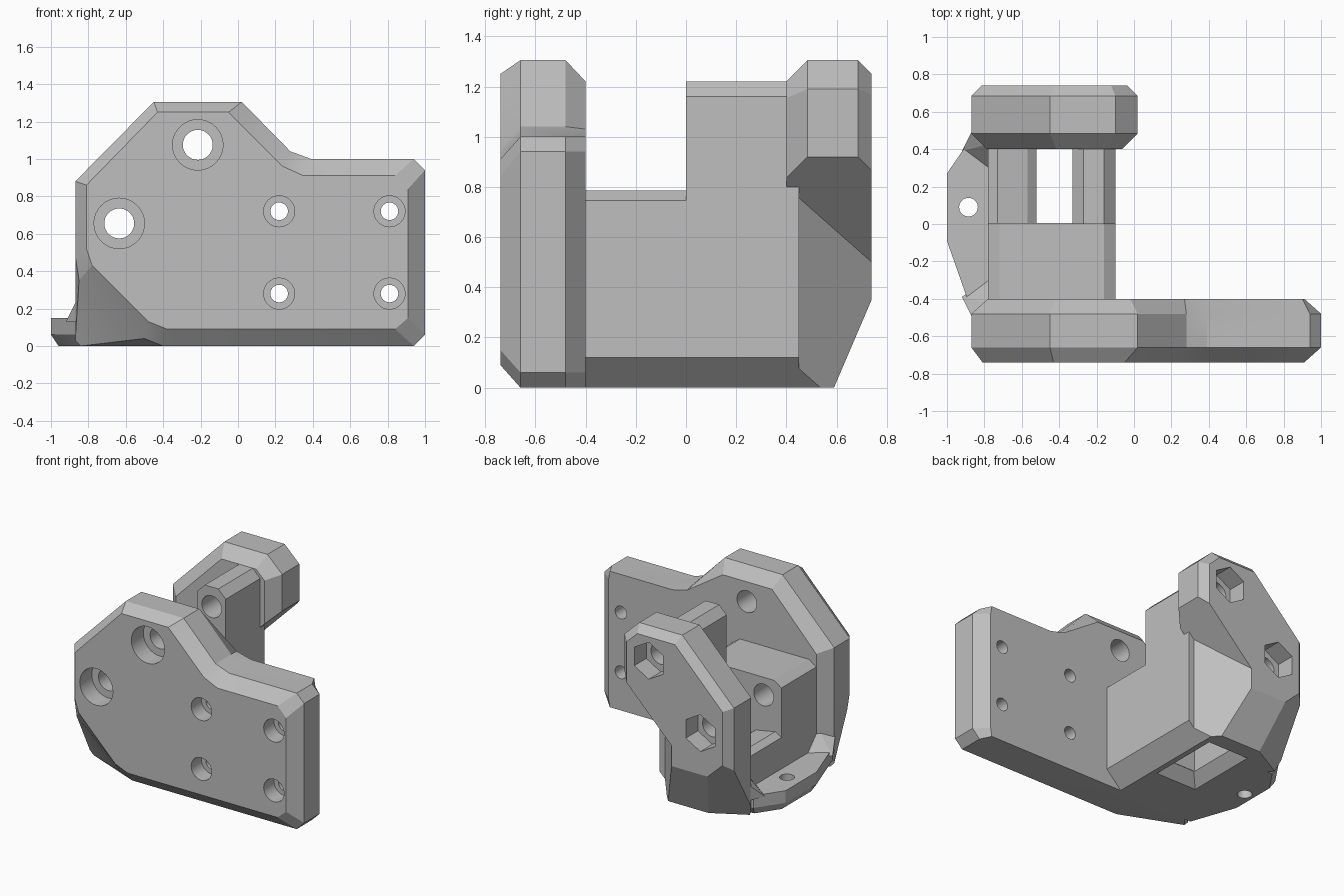
import bpy
import bmesh
import math
from mathutils import Vector

default_cube = bpy.data.objects.get("Cube")
if default_cube:
    bpy.data.objects.remove(default_cube, do_unlink=True)

# One plain grey for the whole bracket
grey = bpy.data.materials.new("plain_grey")
grey.use_nodes = True
grey.diffuse_color = (.52, .52, .52, 1)
for node in grey.node_tree.nodes:
    if node.type == 'BSDF_PRINCIPLED':
        node.inputs["Base Color"].default_value = grey.diffuse_color


def finish(name, bm):
    """Turn a bmesh into a named object."""
    bmesh.ops.recalc_face_normals(bm, faces=bm.faces[:])
    mesh = bpy.data.meshes.new(name)
    bm.to_mesh(mesh)
    bm.free()
    mesh.materials.append(grey)
    part = bpy.data.objects.new(name, mesh)
    bpy.context.scene.collection.objects.link(part)
    return part


def hull(name, points, planes=()):
    """Convex solid around points, with everything beyond each plane removed."""
    bm = bmesh.new()
    for point in points:
        bm.verts.new(point)
    bmesh.ops.convex_hull(bm, input=bm.verts[:])
    for origin, normal in planes:
        everything = bm.verts[:] + bm.edges[:] + bm.faces[:]
        bmesh.ops.bisect_plane(bm, geom=everything, dist=1e-5, plane_co=origin,
                               plane_no=Vector(normal).normalized(), clear_outer=True)
        rim = [e for e in bm.edges if e.is_boundary]
        if rim:
            bmesh.ops.holes_fill(bm, edges=rim)
    bmesh.ops.dissolve_limit(bm, angle_limit=.01, verts=bm.verts[:], edges=bm.edges[:])
    return finish(name, bm)


def loft(name, sections):
    """Skin matching outlines given as (y, [(x, z), ...])."""
    bm = bmesh.new()
    rings = [[bm.verts.new((x, y, z)) for x, z in outline] for y, outline in sections]
    for ring, following in zip(rings, rings[1:]):
        for i in range(len(ring)):
            bm.faces.new((ring[i - 1], ring[i], following[i], following[i - 1]))
    bm.faces.new(rings[0])
    bm.faces.new(rings[-1])
    return finish(name, bm)


def inset(outline, amount):
    """Move every side of a clockwise convex outline inwards."""
    moved = []
    for i, corner in enumerate(outline):
        before, here = Vector(outline[i - 1]), Vector(corner)
        after = Vector(outline[(i + 1) % len(outline)])
        a, b = (here - before).normalized(), (after - here).normalized()
        na, nb = Vector((a.y, -a.x)), Vector((b.y, -b.x))
        moved.append(tuple(here + (na + nb) * amount / (1 + na.dot(nb))))
    return moved


def prism(name, outline, steps, planes=()):
    """Convex prism along y; each step is (y, inset amount)."""
    points = [(x, y, z) for y, amount in steps for x, z in inset(outline, amount)]
    return hull(name, points, planes)


def bore(name, x, z, start, end, radius, sides=32):
    """Straight hole along y."""
    turn = math.tau / sides
    outline = [(x + radius * math.sin(i * turn), z + radius * math.cos(i * turn))
               for i in range(sides)]
    return prism(name, outline, [(start, 0), (end, 0)])


def volume(mesh):
    bm = bmesh.new()
    bm.from_mesh(mesh)
    amount = bm.calc_volume(signed=True)
    bm.free()
    return amount


def cut(tool, *parts):
    """Subtract tool from each part, keeping the first solver with a sound result."""
    tool.hide_render = True
    for part in parts:
        whole = volume(part.data)
        modifier = part.modifiers.new("hole", 'BOOLEAN')
        modifier.object = tool
        modifier.operation = 'DIFFERENCE'
        for solver in ('EXACT', 'MANIFOLD', 'FLOAT'):
            modifier.solver = solver
            depsgraph = bpy.context.evaluated_depsgraph_get()
            mesh = bpy.data.meshes.new_from_object(part.evaluated_get(depsgraph))
            if whole * .5 < volume(mesh) < whole:
                part.data = mesh
                break
        part.modifiers.remove(modifier)
    bpy.data.objects.remove(tool, do_unlink=True)


# Front plate: chamfered all round, with a faceted lower left corner
face = [(-.81, .86), (-.43, 1.25), (-.05, 1.25), (.24, .96), (.35, .91), (.84, .91),
        (.91, .84), (.91, .15), (.84, .09), (-.38, .09), (-.48, .13), (-.78, .43),
        (-.81, .52)]
edge = [(-.87, .88), (-.45, 1.305), (.02, 1.305), (.28, 1.04), (.39, 1), (.94, 1),
        (1, .94), (1, .06), (.94, 0), (-.4, 0)]
rear = [(-.78, .84), (-.42, 1.22), (-.02, 1.22), (.27, 1.03), (.39, 1), (.9, 1),
        (.91, .94), (.91, .06), (.9, 0), (-.4, 0)]
front_plate = loft("front_plate", [
    (-.74, face),
    (-.66, edge + [(-.5, .04), (-.85, .35), (-.87, .48)]),
    (-.48, edge + [(-.84, 0), (-.87, .03), (-.87, .3)]),
    (-.4, rear + [(-.78, 0), (-.78, .05), (-.78, .3)])])

# Back arm and the faceted body under it share an outline and lower planes
arm_outline = [(-.87, -.5), (-.87, .88), (-.45, 1.305), (-.1, 1.305), (.02, 1.19),
               (.02, -.5)]
arm_steps = [(.4, .085), (.485, 0), (.685, 0), (.74, .055)]
lower_planes = [((0, 0, 0), (0, 0, -1)),
                ((0, .59, 0), (0, .35, -.15)),
                ((-.577, .6, 0), (-.0675, .123, -.0717))]
back_arm = prism("back_arm", arm_outline, arm_steps,
                 lower_planes + [((.02, 0, .92), (1, 0, -1))])
back_body = prism("back_body", arm_outline, arm_steps, lower_planes + [
    ((0, 0, .8), (0, 0, 1)),
    ((-.1, 0, 0), (1, 0, 0)),
    ((-.1, .4, 0), (.34, .3, 0)),
    ((-.22, 0, 0), (1, 0, -1))])

# Blocks between the plates, each with bevelled top edges
front_block = prism("front_block", [
    (-.78, 0), (-.78, .745), (-.72, .785), (-.16, .785), (-.1, .745), (-.1, .12),
    (-.22, 0)], [(-.45, 0), (.005, 0)])
tower = prism("tower", [
    (-.33, 0), (-.33, 1.16), (-.27, 1.22), (-.16, 1.22), (-.1, 1.16), (-.1, .12),
    (-.22, 0)], [(0, 0), (.45, 0)])
side_rail = prism("side_rail", [
    (-.78, 0), (-.78, .38), (-.73, .41), (-.57, .38), (-.52, .34), (-.52, 0)],
    [(-.02, 0), (.45, 0)])

# Side flange with a bevelled underside and ramps up to both plates
rim = [(-.7, -.46), (-.87, -.46), (-1, -.09), (-1, .27), (-.87, .46), (-.7, .46)]
flange = hull("flange", [(x, y, z) for z, amount in ((0, .04), (.06, 0), (.15, 0))
                         for x, y in inset(rim, amount)])
for side, name in ((-1, "front_ramp"), (1, "back_ramp")):
    hull(name, [(x, side * y, z) for x, y, z in (
        (-.76, .27, .13), (-.76, .43, .13), (-.92, .39, .13), (-.87, .49, .13),
        (-.87, .49, .23), (-.76, .43, .3))])

# Flared mouth of the slot in the underside
mouth = [(-.52, 0), (-.52, .4), (-.33, .4), (-.33, 0)]
cut(hull("slot_mouth", [(x, y, z) for z, amount in ((-.01, -.08), (.08, .002))
                        for x, y in inset(mouth, amount)]),
    front_block, tower, side_rail, back_body)

# Long bolt holes with round front recesses and hexagonal back pockets
for x, z, middle in ((-.215, 1.075, [tower]), (-.635, .655, [front_block, back_body])):
    cut(bore("bolt_hole", x, z, -1, 1, .08), front_plate, back_arm, *middle)
    cut(bore("bolt_recess", x, z, -1, -.6, .135), front_plate)
    cut(bore("nut_pocket", x, z, .6, 1, .136, 6), back_arm)
cut(bore("lower_pocket", x, z, .6, 1, .136, 6), back_body)

# Four small mounting holes
for x in (.22, .81):
    for z in (.28, .72):
        cut(bore("screw_hole", x, z, -1, -.3, .047), front_plate)
        cut(bore("screw_recess", x, z, -1, -.62, .083), front_plate)

# Vertical hole through the flange
cut(hull("flange_hole", [
    (-.885 + .05 * math.cos(math.tau * i / 24), .09 + .05 * math.sin(math.tau * i / 24), z)
    for i in range(24) for z in (-.1, .3)]), flange)

# Smooth hole walls, crisp facets everywhere else
for part in bpy.context.scene.objects:
    part.select_set(part.type == 'MESH')
bpy.context.view_layer.objects.active = front_plate
bpy.ops.object.shade_smooth_by_angle(angle=math.radians(18))
